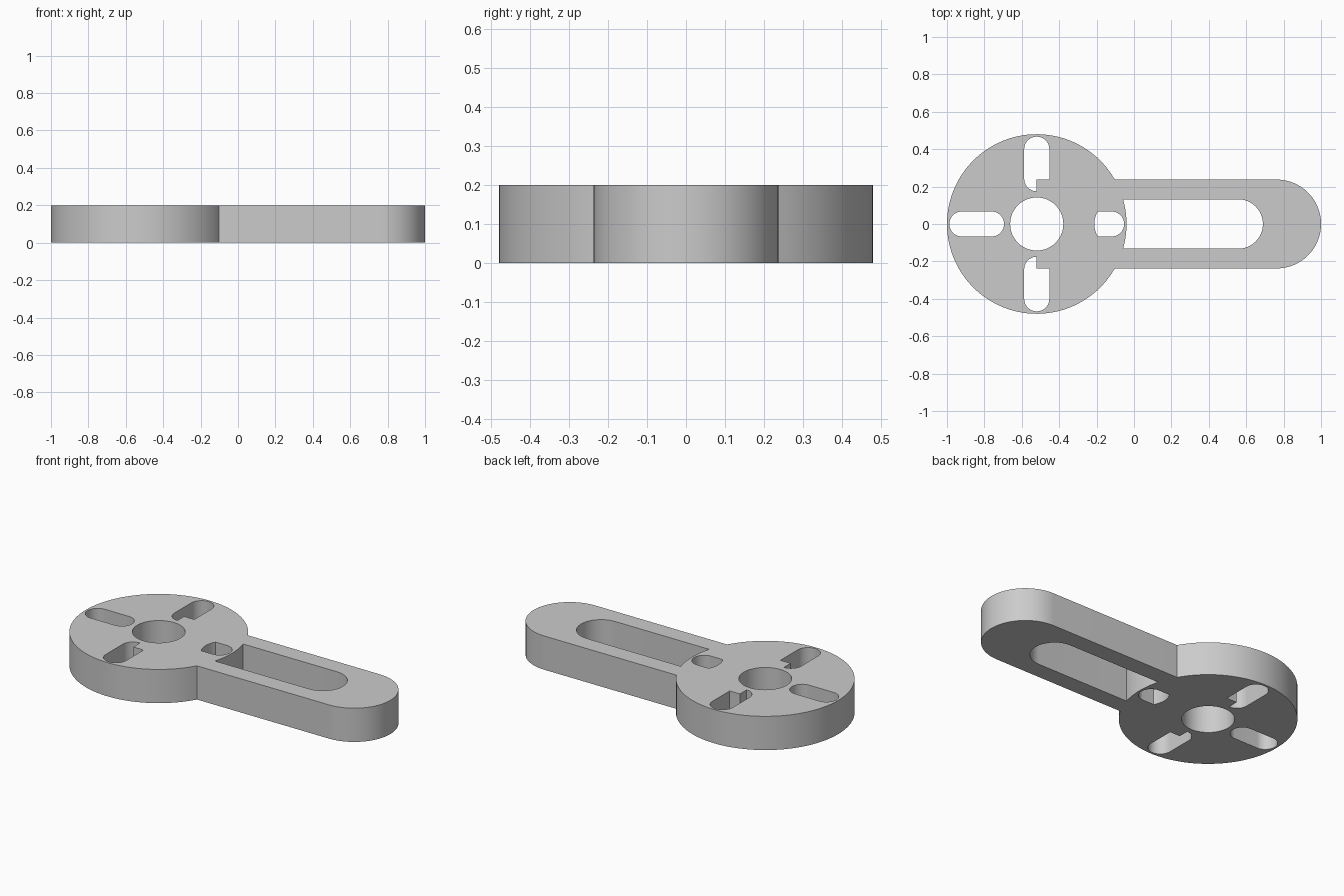
import bpy
import bmesh
from math import asin, cos, sin, radians, degrees

cube = bpy.data.objects.get("Cube")
if cube:
    bpy.data.objects.remove(cube, do_unlink=True)

HEIGHT = 0.2
HUB_X, HUB_R, BORE_R = -0.52, 0.48, 0.142
ARM_R = 0.2375
ARM_END = 1 - ARM_R
SLOT_R, SLOT_IN, SLOT_OUT = 0.067, 0.242, 0.4
WINDOW_R, WINDOW_START, WINDOW_END = 0.132, -0.08, 0.557


def arc(x, y, r, start, end, steps=32):
    """Points on an arc, angles in degrees."""
    angles = [radians(start + (end - start) * i / steps) for i in range(steps + 1)]
    return [(x + r * cos(a), y + r * sin(a)) for a in angles]


def half_angle(half_width, r):
    return degrees(asin(half_width / r))


# Outer outline: round hub running into the round-ended arm
join = half_angle(ARM_R, HUB_R)
outline = (arc(HUB_X, 0, HUB_R, join, 360 - join, 96)
           + arc(ARM_END, 0, ARM_R, -90, 90, 48))

# Centre bore
bore = arc(HUB_X, 0, BORE_R, 0, 360, 64)[:-1]

# Outer hub slot, away from the arm
outer_slot = (arc(HUB_X - SLOT_OUT, 0, SLOT_R, 90, 270)
              + arc(HUB_X - SLOT_IN, 0, SLOT_R, -90, 90))

# Side slots, with the arm's square corner stepping into the inner end
side_slot = (arc(HUB_X, SLOT_OUT, SLOT_R, 0, 180)
             + arc(HUB_X, SLOT_IN, SLOT_R, 180, 270)
             + [(HUB_X, ARM_R), (HUB_X + SLOT_R, ARM_R)])
mirrored_slot = [(x, -y) for x, y in side_slot]

# Short slot beside the arm, its inner end following the window radius
a = half_angle(SLOT_R, WINDOW_R)
inner_slot = (arc(WINDOW_START, 0, WINDOW_R, 180 - a, 180 + a, 16)
              + arc(HUB_X + SLOT_OUT, 0, SLOT_R, -90, 90))

# Long arm window, closed by the hub rim
b = half_angle(WINDOW_R, HUB_R)
window = (arc(HUB_X, 0, HUB_R, b, -b, 24)
          + arc(WINDOW_END, 0, WINDOW_R, -90, 90))

# Fill the flat profile and extrude it into the plate
bm = bmesh.new()
for loop in (outline, bore, outer_slot, side_slot, mirrored_slot, inner_slot, window):
    verts = [bm.verts.new((x, y, 0)) for x, y in loop]
    for i, v in enumerate(verts):
        bm.edges.new((verts[i - 1], v))
bmesh.ops.triangle_fill(bm, edges=bm.edges[:], use_beauty=True, normal=(0, 0, 1))
result = bmesh.ops.extrude_face_region(bm, geom=bm.faces[:], use_keep_orig=True)
top = [g for g in result["geom"] if isinstance(g, bmesh.types.BMVert)]
bmesh.ops.translate(bm, verts=top, vec=(0, 0, HEIGHT))
bmesh.ops.recalc_face_normals(bm, faces=bm.faces[:])

mesh = bpy.data.meshes.new("slotted_crank_plate")
bm.to_mesh(mesh)
bm.free()
plate = bpy.data.objects.new("slotted_crank_plate", mesh)
bpy.context.collection.objects.link(plate)

# Plain grey material
grey = bpy.data.materials.new("grey")
grey.use_nodes = True
grey.diffuse_color = (0.6, 0.6, 0.6, 1)
grey.node_tree.nodes["Principled BSDF"].inputs["Base Color"].default_value = (0.6, 0.6, 0.6, 1)
mesh.materials.append(grey)

bpy.ops.object.select_all(action="DESELECT")
plate.select_set(True)
bpy.context.view_layer.objects.active = plate
bpy.ops.object.shade_smooth_by_angle(angle=radians(30))
